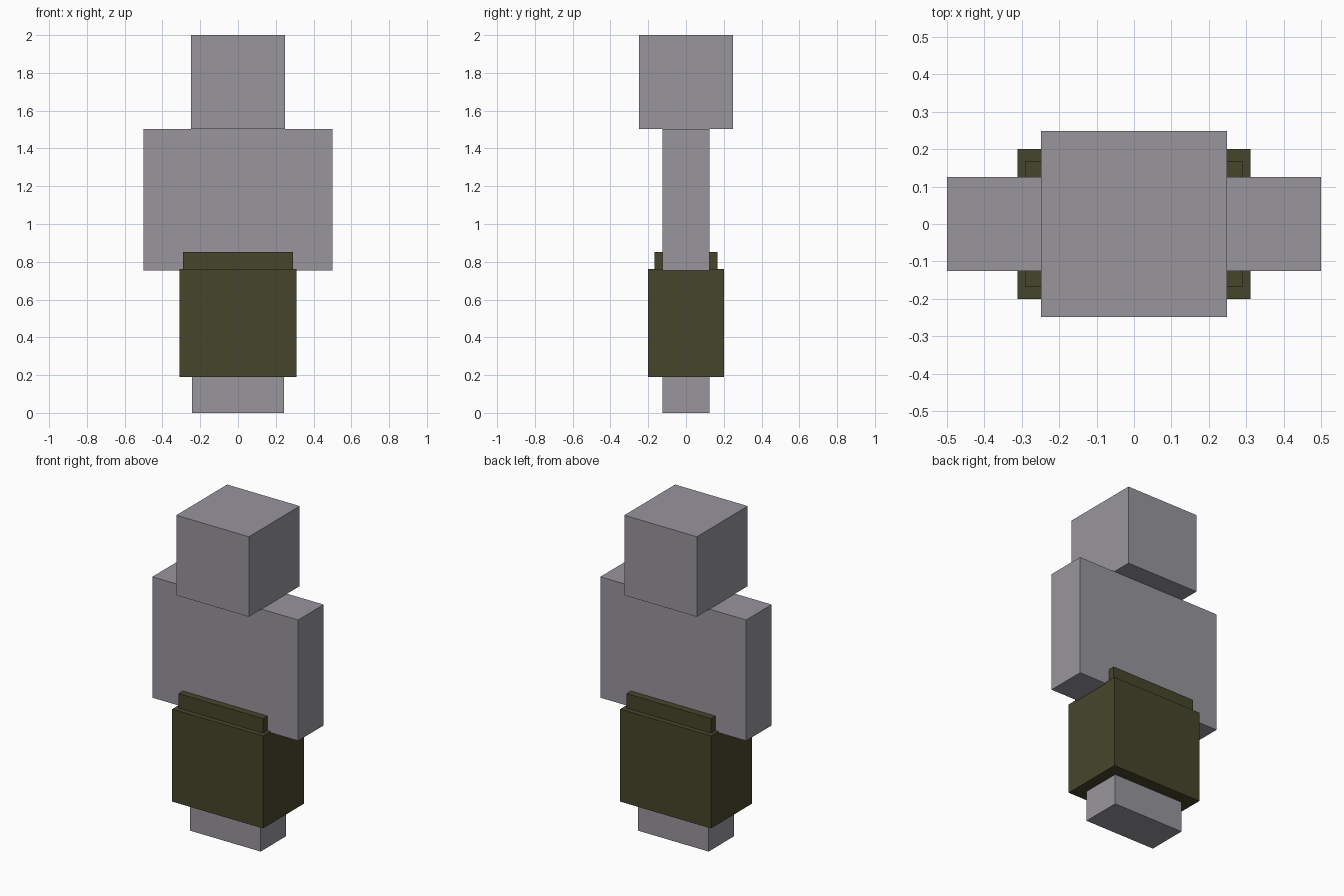
import bpy

cube = bpy.data.objects.get("Cube")
if cube:
    bpy.data.objects.remove(cube, do_unlink=True)


def make_material(name, rgb):
    mat = bpy.data.materials.new(name)
    mat.use_nodes = True
    colour = (*rgb, 1.0)
    mat.diffuse_color = colour
    mat.node_tree.nodes["Principled BSDF"].inputs["Base Color"].default_value = colour
    return mat


def box(name, width, depth, bottom, top, mat):
    """Flat-faced box centred on the z axis, from bottom to top."""
    bpy.ops.mesh.primitive_cube_add(size=1, location=(0, 0, (bottom + top) / 2))
    ob = bpy.context.object
    ob.name = ob.data.name = name
    ob.scale = (width, depth, top - bottom)
    bpy.ops.object.transform_apply(location=False, rotation=False, scale=True)
    ob.data.materials.append(mat)
    return ob


grey = make_material("warm grey", (0.314, 0.304, 0.335))
olive = make_material("dark olive", (0.060, 0.060, 0.024))

# Blocky figure: legs, wide torso with arms at the sides, head
box("legs", 0.486, 0.25, 0.0, 0.755, grey)
box("torso_and_arms", 1.0, 0.25, 0.755, 1.504, grey)
box("head", 0.498, 0.498, 1.504, 2.0, grey)

# Skirt around the legs with a narrower waistband on top
box("skirt", 0.622, 0.40, 0.19, 0.763, olive)
box("waistband", 0.58, 0.336, 0.763, 0.853, olive)
